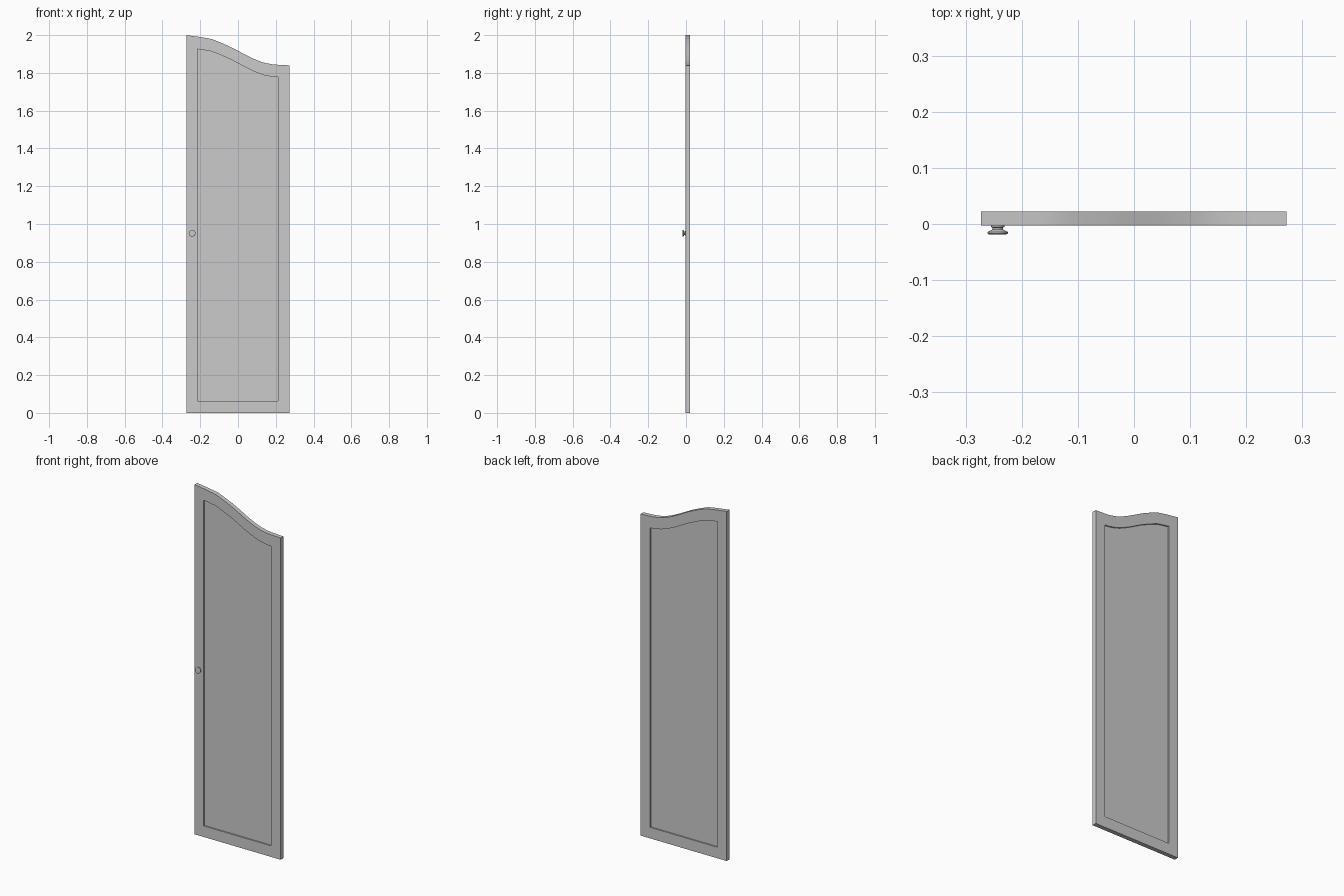
import bpy, bmesh, math

if "Cube" in bpy.data.objects:
    bpy.data.objects.remove(bpy.data.objects["Cube"])

FRONT, BACK = -0.003, 0.022
RECESS = 0.008
# S-shaped top edge, left to right (x, z)
CURVE = [(-0.273, 2.0), (-0.2, 1.99), (-0.14, 1.98), (-0.09, 1.96), (-0.04, 1.938),
         (0.0, 1.917), (0.05, 1.89), (0.1, 1.867), (0.14, 1.853), (0.19, 1.844), (0.272, 1.84)]


def top_z(x):
    for (x0, z0), (x1, z1) in zip(CURVE, CURVE[1:]):
        if x <= x1:
            return z0 + (z1 - z0) * (x - x0) / (x1 - x0)
    return CURVE[-1][1]


def outline(x0, x1, z0, drop, n=24):
    """Closed outline: bottom edge, then the curved top from right to left."""
    xs = [x1 + (x0 - x1) * i / n for i in range(n + 1)]
    return [(x0, z0), (x1, z0)] + [(x, top_z(x) - drop) for x in xs]


def finish(bm, name, angle=30):
    bmesh.ops.recalc_face_normals(bm, faces=bm.faces)
    me = bpy.data.meshes.new(name)
    bm.to_mesh(me)
    bm.free()
    ob = bpy.data.objects.new(name, me)
    bpy.context.collection.objects.link(ob)
    bpy.ops.object.select_all(action='DESELECT')
    ob.select_set(True)
    bpy.context.view_layer.objects.active = ob
    bpy.ops.object.shade_smooth_by_angle(angle=math.radians(angle))
    return ob


def ring(bm, pts, y):
    return [bm.verts.new((x, y, z)) for x, z in pts]


def bridge(bm, a, b):
    for i in range(len(a)):
        j = (i + 1) % len(a)
        bm.faces.new((a[i], a[j], b[j], b[i]))


# Door frame: outer and inner outlines joined into a closed rim
outer = outline(-0.273, 0.272, 0.0, 0.0)
inner = outline(-0.215, 0.212, 0.063, 0.066)
bm = bmesh.new()
rings = [ring(bm, outer, FRONT), ring(bm, outer, BACK),
         ring(bm, inner, BACK), ring(bm, inner, FRONT)]
for i in range(4):
    bridge(bm, rings[i], rings[(i + 1) % 4])
finish(bm, "door_frame")

# Recessed centre panel
bm = bmesh.new()
a = ring(bm, inner, FRONT + RECESS)
b = ring(bm, inner, BACK - RECESS)
bridge(bm, a, b)
bm.faces.new(a)
bm.faces.new(b)
finish(bm, "door_panel")

# Turned knob: profile (radius, y) spun around the y axis
PROFILE = [(0.012, -0.003), (0.012, -0.005), (0.009, -0.007), (0.010, -0.010),
           (0.015, -0.0125), (0.018, -0.014), (0.018, -0.017), (0.015, -0.019)]
SIDES = 24
bm = bmesh.new()
rings = []
for r, y in PROFILE:
    rings.append(ring(bm, [(-0.243 + r * math.cos(math.tau * i / SIDES),
                            0.951 + r * math.sin(math.tau * i / SIDES))
                           for i in range(SIDES)], y))
for a, b in zip(rings, rings[1:]):
    bridge(bm, a, b)
bm.faces.new(rings[0])
bm.faces.new(rings[-1])
finish(bm, "knob")
